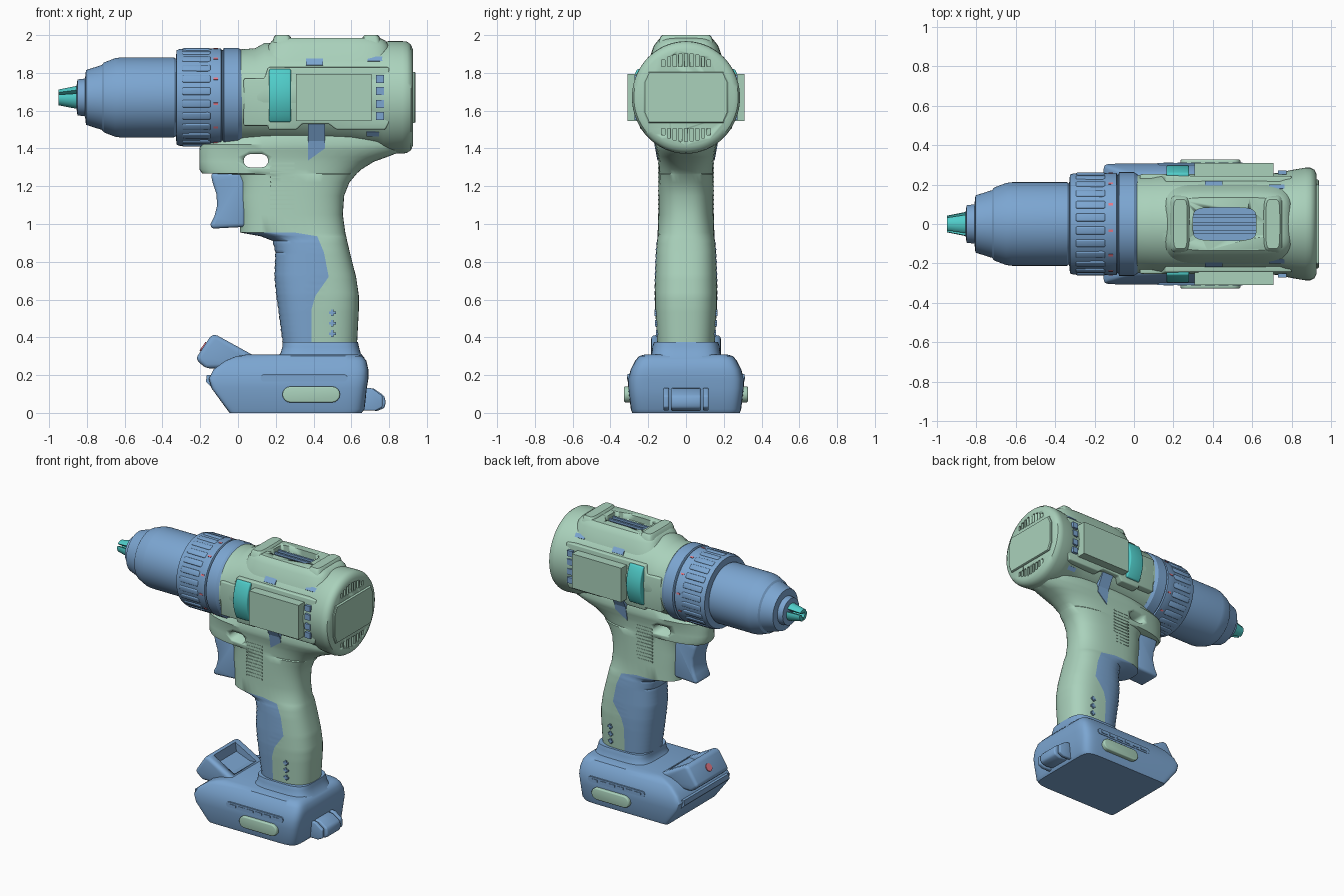
import bpy, bmesh, math
from mathutils import Matrix, Vector

if "Cube" in bpy.data.objects:
    bpy.data.objects.remove(bpy.data.objects["Cube"])


def material(name, rgb):
    m = bpy.data.materials.new(name)
    m.use_nodes = True
    m.diffuse_color = (*rgb, 1)
    m.node_tree.nodes["Principled BSDF"].inputs["Base Color"].default_value = (*rgb, 1)
    return m


GREEN = material("sage green", (0.40, 0.64, 0.50))
BLUE = material("steel blue", (0.20, 0.38, 0.64))
TEAL = material("bright teal", (0.08, 0.61, 0.59))
RED = material("coral red", (0.84, 0.20, 0.26))
AXIS = 1.67
TAU = 2 * math.pi


def finish(bm, name, mats, bevel=0, angle=35):
    bmesh.ops.recalc_face_normals(bm, faces=bm.faces[:])
    mesh = bpy.data.meshes.new(name)
    bm.to_mesh(mesh)
    bm.free()
    ob = bpy.data.objects.new(name, mesh)
    bpy.context.collection.objects.link(ob)
    for m in mats:
        mesh.materials.append(m)
    bpy.context.view_layer.objects.active = ob
    bpy.ops.object.select_all(action="DESELECT")
    ob.select_set(True)
    if bevel:
        b = ob.modifiers.new("Rounded edges", "BEVEL")
        b.width, b.segments, b.limit_method = bevel, 3, "ANGLE"
        bpy.ops.object.modifier_apply(modifier=b.name)
    bpy.ops.object.shade_smooth_by_angle(angle=math.radians(angle))
    return ob


def loft(name, rings, mats, rule=None, bevel=0, angle=35):
    """Skin closed rings in order, with capped ends."""
    bm = bmesh.new()
    vs = [[bm.verts.new(p) for p in r] for r in rings]
    n = len(rings[0])
    for i in range(len(vs) - 1):
        for j in range(n):
            k = (j + 1) % n
            f = bm.faces.new((vs[i][j], vs[i][k], vs[i + 1][k], vs[i + 1][j]))
            f.material_index = rule(i, j) if rule else 0
    bm.faces.new(vs[0])
    bm.faces.new(vs[-1])
    return finish(bm, name, mats, bevel, angle)


def prism(name, profile, width, mat, bevel=0, inner=None):
    """Extrude an x-z profile from y = width(z) to inner, or to its mirror image."""
    w = width if callable(width) else lambda z: width
    return loft(name, [[(x, w(z), z) for x, z in profile],
                       [(x, -w(z) if inner is None else inner, z) for x, z in profile]], [mat], bevel=bevel)


def box(name, centre, size, mat, bevel=0, rot=Matrix()):
    bm = bmesh.new()
    m = Matrix.Translation(centre) @ rot.to_4x4() @ Matrix.Diagonal((*size, 1))
    bmesh.ops.create_cube(bm, size=1, matrix=m)
    return finish(bm, name, [mat], bevel)


def spin(name, profile, mat, n=64):
    return loft(name, [[(x, r * math.cos(TAU * i / n), AXIS + r * math.sin(TAU * i / n))
                        for i in range(n)] for x, r in profile], [mat], angle=25)


def flat_ring(z, x0, x1, hw, n=5, front=5, count=64):
    """Rounded rectangle at height z, with its own corner sharpness at the front."""
    out = []
    for i in range(count):
        c, s = math.cos(TAU * i / count), math.sin(TAU * i / count)
        e = 2 / (front if c < 0 else n)
        out.append(((x0 + x1) / 2 + (x1 - x0) / 2 * math.copysign(abs(c) ** e, c),
                    hw * math.copysign(abs(s) ** e, s), z))
    return out


def capsule(x0, x1, z0, z1, n=8):
    r, zc = (z1 - z0) / 2, (z0 + z1) / 2
    arc = [(-math.pi / 2 + math.pi * i / n) for i in range(n + 1)]
    return ([(x1 - r + r * math.cos(a), zc + r * math.sin(a)) for a in arc]
            + [(x0 + r - r * math.cos(a), zc - r * math.sin(a)) for a in arc])


def cut(cutter, *targets):
    """Subtract the cutter from each target, then discard it."""
    cutter.hide_render = True
    for target in targets:
        bpy.context.view_layer.objects.active = target
        m = target.modifiers.new("Cut", "BOOLEAN")
        m.operation, m.object, m.solver = "DIFFERENCE", cutter, "EXACT"
        bpy.ops.object.modifier_apply(modifier=m.name)
    bpy.data.objects.remove(cutter)


# Chuck, clutch collar and gear ring
spin("chuck", [(-.855, .06), (-.85, .095), (-.81, .10), (-.805, .145), (-.72, .172), (-.71, .185),
               (-.65, .208), (-.62, .212), (-.34, .212), (-.32, .2)], BLUE)
spin("clutch_collar", [(-.33, .2), (-.325, .25), (-.31, .256), (-.16, .254), (-.15, .258),
                       (-.09, .26), (-.085, .25), (-.08, .25), (-.075, .263), (0, .263), (.02, .25)], BLUE)
for i in range(24):
    rot = Matrix.Rotation(TAU * (i + .5) / 24, 4, "X")
    out = Vector((0, 0, AXIS)) + rot @ Vector((0, 0, .252))
    box("collar_rib", out + Vector((-.22, 0, 0)), (.15, .04, .018), BLUE, .007, rot)
    if i % 2 == 0:
        mark = Vector((-.118, 0, AXIS)) + rot @ Vector((0, 0, .258))
        box("collar_mark", mark, (.024, .012, .008), RED, 0, rot)
for i in range(3):
    rings = []
    for x, r in ((-.95, .042), (-.84, .064)):
        arc = [TAU * i / 3 + math.pi / 2 + math.radians(d) for d in range(-50, 51, 10)]
        rings.append([(x, q * math.cos(a), AXIS + q * math.sin(a))
                      for q, angles in ((r, arc), (.018, arc[::-1])) for a in angles])
    loft("chuck_jaw", rings, [TEAL])


# Motor housing
def oval(x, ry, top, bottom, n=72):
    zc, rz = (top + bottom) / 2, (top - bottom) / 2
    return [(x, ry * math.cos(TAU * i / n), zc + rz * math.sin(TAU * i / n)) for i in range(n)]


housing = loft("motor_housing", [oval(*r) for r in (
    (.015, .25, 1.925, 1.42), (.09, .25, 1.93, 1.42), (.14, .254, 1.958, 1.42), (.6, .256, 1.962, 1.41),
    (.74, .258, 1.958, 1.395), (.77, .268, 1.965, 1.38), (.8, .274, 1.968, 1.375), (.87, .286, 1.968, 1.372),
    (.895, .286, 1.965, 1.377), (.915, .276, 1.95, 1.39), (.926, .255, 1.925, 1.415))], [GREEN])
hump = loft("top_hump", [flat_ring(*r) for r in (
    (1.86, .13, .82, .2), (1.945, .16, .8, .17), (1.97, .18, .78, .15), (1.985, .21, .75, .135))], [GREEN])
for x in (.235, .705):
    loft("hump_end", [flat_ring(1.96, x - .055, x + .055, .145), flat_ring(1.99, x - .045, x + .045, .135),
                      flat_ring(2.0, x - .035, x + .035, .125)], [GREEN])

# Top window with its grille
cut(loft("window_cutter", [flat_ring(z, .3, .62, .083) for z in (1.925, 2.05)], [BLUE]), housing, hump)
box("window_floor", (.46, 0, 1.928), (.33, .17, .008), BLUE)
for y in (-.04, 0, .04):
    box("window_slat", (.46, y, 1.945), (.32, .014, .03), BLUE)

# Rear cap: vents and raised plate
for i in range(-4, 5):
    y = i * .03
    reach = math.sqrt(.232 ** 2 - y * y)
    for s in (-1, 1):
        cut(box("vent_cutter", (.92, y, AXIS + s * (.165 + reach) / 2), (.05, .018, reach - .165), BLUE), housing)
loft("rear_plate", [[(x, y * k, AXIS + z * k) for y, z in (
    (-.2, -.135), (.2, -.135), (.225, -.08), (.225, .08), (.2, .135), (-.2, .135), (-.225, .08), (-.225, -.08))]
    for x, k in ((.9, 1), (.934, 1), (.94, .97))], [GREEN])


# Side details, mirrored
def skin(x, z):
    """Half width and slope of the housing."""
    zc, rz = (1.686, .276) if x < .6 else (1.679, .281)
    u = (z - zc) / rz
    y = math.sqrt(1 - u * u)
    return .257 * y, math.atan2(u / rz, y / .257)


for s in (-1, 1):
    prism("side_panel", [(.03, 1.52), (.16, 1.52), (.16, 1.5), (.31, 1.5), (.34, 1.53), (.48, 1.53), (.52, 1.5),
                         (.78, 1.5), (.8, 1.54), (.8, 1.83), (.3, 1.83), (.16, 1.83), (.14, 1.77), (.03, 1.77)],
          lambda z: s * (.268 - abs(z - AXIS) * .15), GREEN, .008, inner=s * .15)
    box("side_plate", (.508, s * .25, AXIS), (.4, .12, .25), GREEN)
    arc = [(i * .035 - .14, .298 - 2 * (i * .035 - .14) ** 2) for i in range(9)]
    loft("side_block", [[(x, s * y, 1.68 + dz) for dz, y in arc] + [(x, s * .2, 1.82), (x, s * .2, 1.54)]
                        for x in (.165, .28)], [TEAL], bevel=.008)
    for z in (1.572, 1.635, 1.705, 1.768):
        box("side_vent", (.752, s * .262, z), (.042, .02, .042), BLUE)
    for x, z, length, height in ((.405, 1.858, .09, .045), (.725, 1.872, .08, .03), (.72, 1.478, .08, .03)):
        y, tilt = skin(x, z)
        box("housing_inset", (x, s * y, z), (length, .01, height), BLUE, 0, Matrix.Rotation(s * tilt, 4, "X"))
prism("neck_inset_lower", [(.37, 1.335), (.46, 1.4), (.46, 1.44), (.37, 1.44)],
      lambda z: .151 + (z - 1.335) * .19, BLUE)
prism("neck_inset_upper", [(.37, 1.44), (.46, 1.44), (.46, 1.53), (.37, 1.53)],
      lambda z: .171 + (z - 1.44) * .52, BLUE)

# Handle: height, front x, back x, half width, seam x
K, POWER = 12, 2.7
TABLE = [(.36, .24, .63, .152, .39), (.55, .215, .64, .163, .39), (.62, .205, .64, .165, .41),
         (.72, .195, .625, .163, .48), (.85, .2, .592, .158, .455), (.91, .185, .578, .153, .43)]
rows = []
for a, b in zip(TABLE, TABLE[1:]):
    steps = max(2, round((b[0] - a[0]) / .016))
    rows += [[p + (q - p) * i / steps for p, q in zip(a, b)] for i in range(steps)]
blue_rows = len(rows)
rows += [TABLE[-1], (.935, .12, .573, .151, .42), (.955, .01, .568, .15, .3), (1.05, .01, .555, .147, .3),
         (1.15, 0, .562, .146, .3), (1.22, 0, .59, .145, .3), (1.262, -.02, .625, .145, .3),
         (1.268, -.19, .63, .145, .3), (1.29, -.205, .655, .146, .3), (1.33, -.205, .72, .146, .3),
         (1.355, -.205, .79, .15, .3), (1.39, -.205, .88, .157, .3), (1.42, -.2, .9, .165, .3),
         (1.47, -.1, .88, .15, .3)]


def handle_ring(i, z, x0, x1, hw, seam):
    mid, half = (x0 + x1) / 2, (x1 - x0) / 2
    u = (mid - seam) / half
    split = math.acos(math.copysign(abs(u) ** (POWER / 2), u))
    angles = [split * j / K for j in range(K)] + [split + (math.pi - split) * j / K for j in range(K + 1)]
    side = []
    for j, t in enumerate(angles):
        c = math.cos(t)
        rib = .004 if j < K and i % 2 and i < blue_rows else 0
        side.append((mid - (half + rib) * math.copysign(abs(c) ** (2 / POWER), c),
                     (hw + rib) * max(0, math.sin(t)) ** (2 / POWER), z))
    return side + [(x, -y, z) for x, y, z in side[-2:0:-1]]


handle = loft("handle", [handle_ring(i, *r) for i, r in enumerate(rows)], [GREEN, BLUE],
              lambda i, j: int(i <= blue_rows + 1 and (j < K or j >= 3 * K)))
cut(prism("slot_cutter", capsule(.03, .16, 1.3, 1.37), .4, GREEN), handle)
for s in (-1, 1):
    for z in (.42, .475, .53):
        for size in ((.036, .012, .013), (.013, .012, .036)):
            box("handle_plus", (.5, s * (.131 + z * .055), z), size, BLUE)
    for i in range(11):
        box("handle_texture", (.235, s * .144, 1.08 + i * .024), (.13, .008, .009), GREEN)

# Trigger
prism("trigger", [(-.145, 1.27), (-.135, 1.22), (-.115, 1.16), (-.11, 1.1), (-.125, 1.04), (-.145, 1.0),
                  (-.145, .975), (.04, .985), (.04, 1.27)], .085, BLUE, .02)

# Battery base and flange
loft("handle_flange", [flat_ring(*r, n=4, front=4) for r in (
    (.29, .2, .67, .2), (.315, .225, .65, .182), (.35, .235, .64, .178), (.375, .235, .635, .17))], [BLUE])
loft("battery", [flat_ring(*r, n=10, front=30) for r in (
    (0, -.045, .655, .285), (.02, -.06, .67, .292), (.13, -.14, .682, .306), (.18, -.155, .69, .306),
    (.23, -.13, .69, .293), (.275, -.07, .68, .27), (.3, -.01, .66, .25), (.31, .05, .635, .215))], [BLUE])
lip = prism("front_lip", [(-.225, .285), (-.14, .415), (-.11, .41), (.09, .3), (.09, .24), (-.17, .235)],
            .185, BLUE, .022)
cut(prism("lip_cutter", [(-.115, .45), (-.1, .345), (.06, .285), (.06, .45)], .125, BLUE), lip)
prism("front_rail", [(-.165, .2), (-.17, .165), (-.13, .125), (-.08, .125), (-.08, .2)], .26, BLUE)
bm = bmesh.new()
facing = Matrix.Translation((-.183, 0, .35)) @ Matrix.Rotation(math.radians(-56), 4, "Y")
bmesh.ops.create_cone(bm, cap_ends=True, segments=24, radius1=.028, radius2=.028, depth=.012, matrix=facing)
finish(bm, "lip_button", [RED])

# Rear latch, battery labels and vents
prism("rear_latch", [(.66, .135), (.72, .128), (.775, .09), (.782, .055), (.775, .025), (.735, .01), (.66, .02)],
      .08, BLUE, .012)
for s in (-1, 1):
    prism("latch_arm", [(.66, .135), (.71, .13), (.765, .09), (.765, .03), (.73, .012), (.66, .012)],
          s * .12, BLUE, .008, inner=s * .09)
    prism("battery_label", capsule(.235, .54, .055, .14), s * .328, GREEN, .008, inner=s * .25)
    prism("vent_frame", capsule(.12, .58, .165, .205), s * .309, BLUE, 0, inner=s * .28)
    for i in range(6):
        box("vent_bar", (.175 + i * .07, s * .308, .185), (.05, .01, .016), BLUE)
